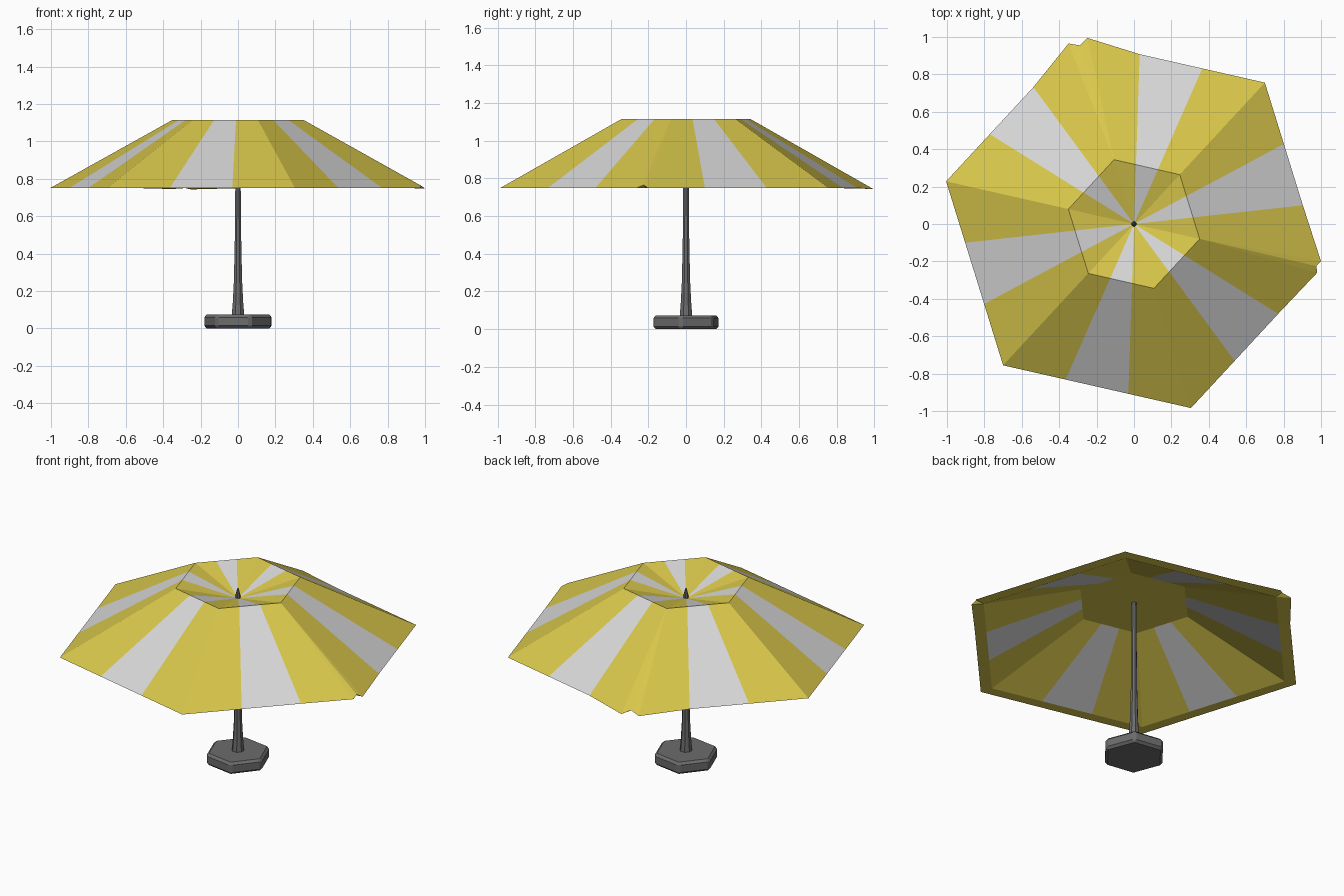
import bpy, bmesh
from math import radians, cos, sin
from mathutils import Vector

cube = bpy.data.objects.get("Cube")
if cube:
    bpy.data.objects.remove(cube, do_unlink=True)


def material(name, rgb):
    m = bpy.data.materials.new(name)
    m.use_nodes = True
    colour = (*rgb, 1)
    m.diffuse_color = colour
    bsdf = m.node_tree.nodes["Principled BSDF"]
    bsdf.inputs["Base Color"].default_value = colour
    bsdf.inputs["Roughness"].default_value = 0.8
    return m


yellow = material("canopy yellow", (0.69, 0.57, 0.07))
white = material("canopy white", (0.69, 0.69, 0.69))
grey = material("dark grey", (0.15, 0.15, 0.15))


def finish(bm, name, mats):
    bmesh.ops.recalc_face_normals(bm, faces=bm.faces)
    mesh = bpy.data.meshes.new(name)
    bm.to_mesh(mesh)
    bm.free()
    for m in mats:
        mesh.materials.append(m)
    ob = bpy.data.objects.new(name, mesh)
    bpy.context.collection.objects.link(ob)
    return ob


def polygon(sides, radius, z, turn):
    angles = [radians(turn + 360 * k / sides) for k in range(sides)]
    return [Vector((radius * cos(a), radius * sin(a), z)) for a in angles]


def lathe(name, sides, profile, turn):
    """Stack of polygons, capped at both ends."""
    bm = bmesh.new()
    rings = [[bm.verts.new(p) for p in polygon(sides, r, z, turn)] for r, z in profile]
    for low, high in zip(rings, rings[1:]):
        for k in range(sides):
            n = (k + 1) % sides
            bm.faces.new((low[k], low[n], high[n], high[k]))
    bm.faces.new(rings[0][::-1])
    bm.faces.new(rings[-1])
    return finish(bm, name, [grey])


# Canopy: hexagonal shell, each side split in thirds with a white middle stripe
TURN = 47.2
bm = bmesh.new()


def thirds_ring(radius, z):
    c = polygon(6, radius, z, TURN)
    return [bm.verts.new(c[k].lerp(c[(k + 1) % 6], t / 3))
            for k in range(6) for t in range(3)]


rim = thirds_ring(1.03, 0.75)
ridge = thirds_ring(0.36, 1.114)
hem = thirds_ring(0.955, 0.75)
ceiling = thirds_ring(0.34, 1.008)
hub = bm.verts.new((0, 0, 1.018))

# Two split corners: tip, notch, tip
splits = {3: [(-0.25, 0.995, 0.743), (-0.29, 0.955, 0.762), (-0.35, 0.965, 0.745)],
          15: [(0.98, -0.26, 0.75), (0.975, -0.225, 0.765), (1.0, -0.2, 0.748)]}
edge = {i: [v] for i, v in enumerate(rim)}
for i, points in splits.items():
    bm.verts.remove(rim[i])
    edge[i] = [bm.verts.new(p) for p in points]
    for a, b in zip(edge[i], edge[i][1:]):
        bm.faces.new((ridge[i], a, b))
        bm.faces.new((hem[i], b, a))

for i in range(18):
    n = (i + 1) % 18
    a, b = edge[i][-1], edge[n][0]
    striped = [bm.faces.new((a, b, ridge[n], ridge[i])),
               bm.faces.new((ridge[i], ridge[n], hub)),
               bm.faces.new((hem[n], hem[i], ceiling[i], ceiling[n]))]
    bm.faces.new((b, a, hem[i], hem[n]))
    for f in striped:
        f.material_index = int(i % 3 == 1)
bm.faces.new(ceiling[::-1])
finish(bm, "canopy", [yellow, white])

# Pole: flared foot, slim shaft and pointed tip above the hub
lathe("pole", 8, [(0.037, 0.06), (0.03, 0.14), (0.024, 0.25), (0.019, 0.45),
                  (0.016, 0.72), (0.014, 1.04), (0.004, 1.08)], 22.5)

# Base: hexagonal weight with softened edges
base = lathe("base", 6, [(0.187, 0), (0.187, 0.073)], 51)
bevel = base.modifiers.new("bevel", "BEVEL")
bevel.width = 0.014
bevel.segments = 1
